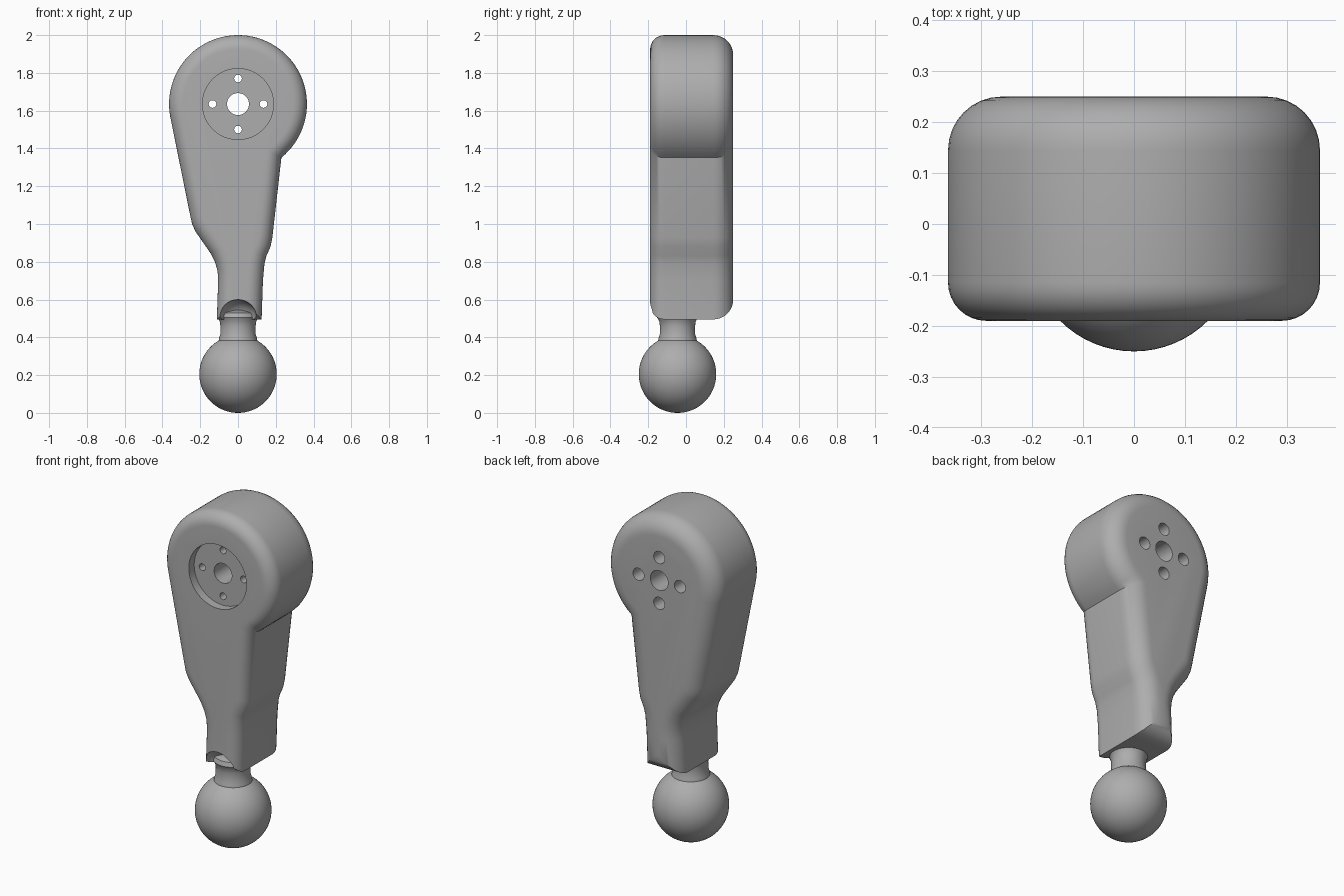
import bpy, bmesh, math
from mathutils import Matrix

cube = bpy.data.objects.get("Cube")
if cube:
    bpy.data.objects.remove(cube, do_unlink=True)

GREY = (0.42, 0.42, 0.42, 1)
mat = bpy.data.materials.new("plain grey")
mat.use_nodes = True
mat.diffuse_color = GREY
mat.node_tree.nodes["Principled BSDF"].inputs["Base Color"].default_value = GREY

FRONT, BACK = -0.19, 0.25
HEAD_Z, HEAD_R = 1.635, 0.365
BALL_Y, BALL_R = -0.045, 0.205


def make_object(name, bm):
    bmesh.ops.recalc_face_normals(bm, faces=bm.faces)
    mesh = bpy.data.meshes.new(name)
    bm.to_mesh(mesh)
    bm.free()
    mesh.materials.append(mat)
    ob = bpy.data.objects.new(name, mesh)
    bpy.context.collection.objects.link(ob)
    return ob


def select_only(ob):
    bpy.ops.object.select_all(action='DESELECT')
    ob.select_set(True)
    bpy.context.view_layer.objects.active = ob


def cut(target, cutter):
    mod = target.modifiers.new("cut", 'BOOLEAN')
    mod.operation = 'DIFFERENCE'
    mod.solver = 'EXACT'
    mod.object = cutter
    select_only(target)
    bpy.ops.object.modifier_apply(modifier=mod.name)
    bpy.data.objects.remove(cutter, do_unlink=True)


def drill(target, x, z, radius, y0, y1):
    bm = bmesh.new()
    place = Matrix.Translation((x, (y0 + y1) / 2, z)) @ Matrix.Rotation(math.pi / 2, 4, 'X')
    bmesh.ops.create_cone(bm, cap_ends=True, segments=48, radius1=radius, radius2=radius,
                          depth=y1 - y0, matrix=place)
    cut(target, make_object("drill", bm))


# Arm: round head tapering to a narrow wrist, in one outline
outline = []
for i in range(57):
    a = math.radians(-51 + i * (241 / 56))
    outline.append((HEAD_R * math.cos(a), HEAD_Z + HEAD_R * math.sin(a)))
outline += [(-0.252, 1.04), (-0.243, 1.0), (-0.225, 0.96), (-0.145, 0.845), (-0.122, 0.8),
            (-0.108, 0.75), (-0.105, 0.7), (-0.112, 0.495), (0.125, 0.495), (0.132, 0.7),
            (0.14, 0.79), (0.15, 0.83), (0.172, 0.88), (0.182, 0.93)]

bm = bmesh.new()
bm.faces.new([bm.verts.new((x, FRONT, z)) for x, z in outline])
ext = bmesh.ops.extrude_face_region(bm, geom=bm.faces[:])
bmesh.ops.translate(bm, verts=[g for g in ext["geom"] if isinstance(g, bmesh.types.BMVert)],
                    vec=(0, BACK - FRONT, 0))
bmesh.ops.recalc_face_normals(bm, faces=bm.faces)
for y, width in ((FRONT, 0.075), (BACK, 0.105)):
    rim = [e for e in bm.edges if all(abs(v.co.y - y) < 1e-4 for v in e.verts)]
    bmesh.ops.bevel(bm, geom=rim, offset=width, segments=8, profile=0.5,
                    affect='EDGES', clamp_overlap=False)
arm = make_object("arm", bm)

# Shallow round seat on the front, with shaft and screw holes
drill(arm, 0, HEAD_Z, 0.188, FRONT - 0.1, FRONT + 0.05)
drill(arm, 0, HEAD_Z, 0.058, FRONT - 0.1, BACK + 0.1)
for i in range(4):
    a = i * math.pi / 2
    x, z = 0.135 * math.cos(a), HEAD_Z + 0.135 * math.sin(a)
    drill(arm, x, z, 0.02, FRONT - 0.1, BACK + 0.1)
    drill(arm, x, z, 0.036, 0.05, BACK + 0.1)

# Hollow at the front of the wrist
bm = bmesh.new()
bmesh.ops.create_uvsphere(bm, u_segments=32, v_segments=16, radius=0.1,
                          matrix=Matrix.Translation((0, -0.185, 0.5)))
cut(arm, make_object("hollow", bm))

# Ball and neck, turned as one piece
profile = [(0, 0)]
for i in range(1, 32):
    a = math.radians(i * 5)
    profile.append((BALL_R * math.sin(a), BALL_R * (1 - math.cos(a))))
    if profile[-1][1] > 0.375:
        break
profile += [(0.1, 0.396), (0.094, 0.415), (0.093, 0.46), (0.097, 0.485),
            (0.108, 0.505), (0.1, 0.53), (0, 0.56)]
bm = bmesh.new()
verts = [bm.verts.new((r, BALL_Y, z)) for r, z in profile]
edges = [bm.edges.new(pair) for pair in zip(verts, verts[1:])]
bmesh.ops.spin(bm, geom=verts + edges, cent=(0, BALL_Y, 0), axis=(0, 0, 1),
               angle=2 * math.pi, steps=64)
bmesh.ops.remove_doubles(bm, verts=bm.verts[:], dist=1e-4)
ball = make_object("ball_and_neck", bm)

for ob in (arm, ball):
    select_only(ob)
    bpy.ops.object.shade_smooth_by_angle(angle=math.radians(35))
